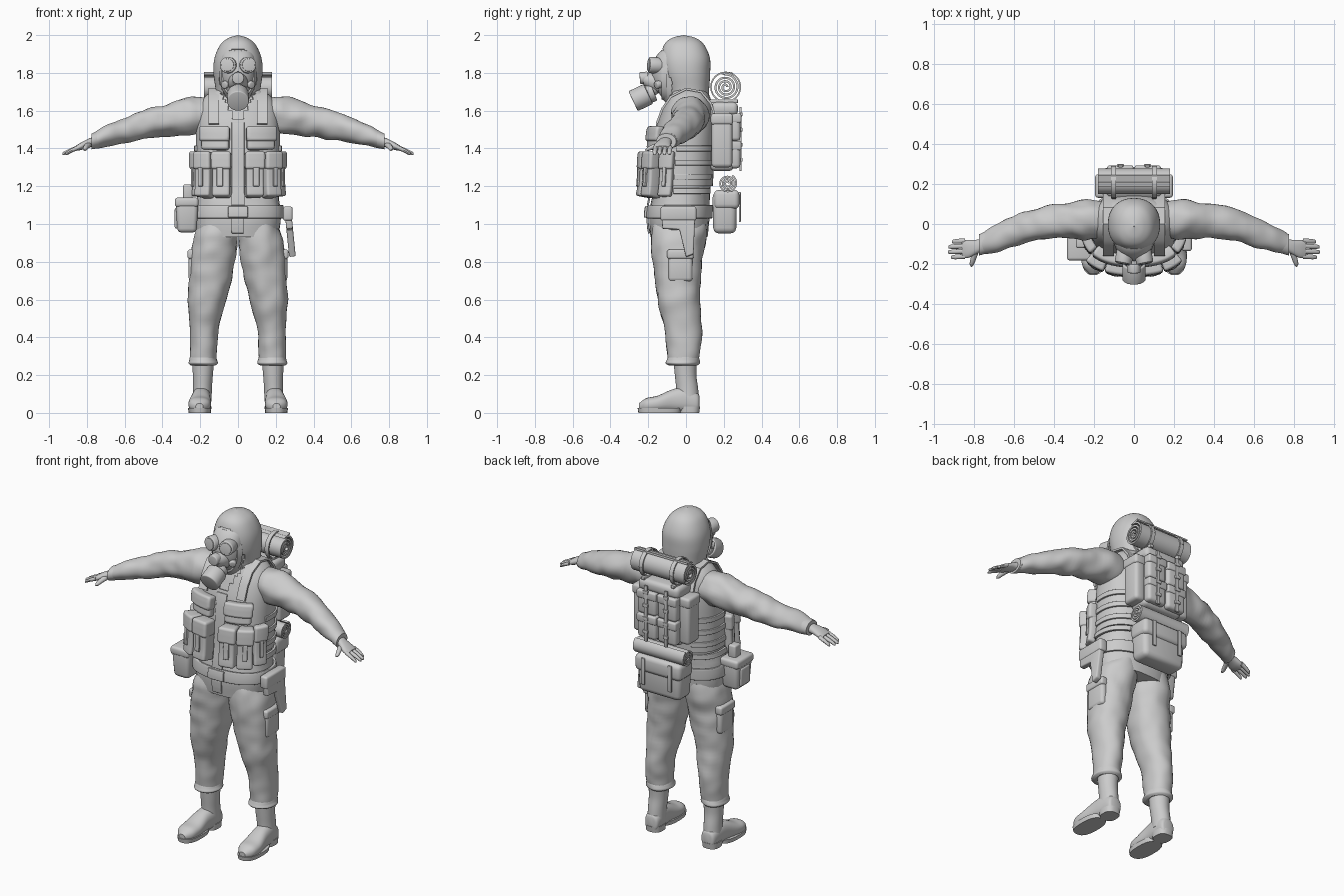
import bpy, bmesh, math
from mathutils import Vector, noise

if "Cube" in bpy.data.objects:
    bpy.data.objects.remove(bpy.data.objects["Cube"])

cloth = bpy.data.materials.new("plain grey")
cloth.use_nodes = True
cloth.diffuse_color = (0.6, 0.6, 0.6, 1)
cloth.node_tree.nodes["Principled BSDF"].inputs["Base Color"].default_value = (0.6, 0.6, 0.6, 1)
made = []


def finish(name, bm, thick=0, bevel=0):
    bmesh.ops.recalc_face_normals(bm, faces=bm.faces)
    me = bpy.data.meshes.new(name)
    bm.to_mesh(me)
    bm.free()
    me.materials.append(cloth)
    ob = bpy.data.objects.new(name, me)
    bpy.context.collection.objects.link(ob)
    if thick:
        m = ob.modifiers.new("thickness", "SOLIDIFY")
        m.thickness, m.offset = abs(thick), (-1 if thick > 0 else 0)
    if bevel:
        m = ob.modifiers.new("rounding", "BEVEL")
        m.width, m.segments, m.limit_method = bevel, 3, "ANGLE"
        m.angle_limit = math.radians(40)
    made.append(ob)
    return ob


def smooth_path(rows, steps):
    """Catmull-Rom interpolation through rows of numbers."""
    out = []
    for i in range(len(rows) - 1):
        a, b, c, d = rows[max(i - 1, 0)], rows[i], rows[i + 1], rows[min(i + 2, len(rows) - 1)]
        for k in range(steps):
            t = k / steps
            out.append([q + t / 2 * (r - p + t * (2 * p - 5 * q + 4 * r - s + t * (3 * (q - r) + s - p)))
                        for p, q, r, s in zip(a, b, c, d)])
    return out + [list(rows[-1])]


def spow(v, e):
    return math.copysign(abs(v) ** e, v)


def loft(name, rows, axis="z", n=32, e=0.9, wrinkle=0, steps=6, cut=None, thick=0, grow=0):
    """Skin of rounded sections; a row is x, y, z and two radii."""
    bm, loops = bmesh.new(), []
    for x, y, z, ra, rb in smooth_path(rows, steps):
        loop = []
        for k in range(n):
            a = math.tau * k / n
            u = (max(ra, .002) + grow) * spow(math.sin(a), e)
            v = -(max(rb, .002) + grow) * spow(math.cos(a), e)
            d = {"x": (0, u, v), "y": (u, 0, v), "z": (u, v, 0)}[axis]
            p = Vector((x, y, z))
            d = Vector(d) * (1 + wrinkle * noise.noise((p + Vector(d)) * 14))
            q = p + d
            q.z = max(q.z, 0)
            loop.append(bm.verts.new(q))
        loops.append(loop)
    for p, q in zip(loops, loops[1:]):
        for k in range(n):
            bm.faces.new((p[k], p[k - 1], q[k - 1], q[k]))
    if not cut:
        bm.faces.new(loops[0])
        bm.faces.new(loops[-1])
    else:
        gone = [f for f in bm.faces if cut(f.calc_center_median())]
        bmesh.ops.delete(bm, geom=gone, context="FACES")
    return finish(name, bm, thick)


def box(name, centre, size, bevel=.015, taper=1):
    bm = bmesh.new()
    bmesh.ops.create_cube(bm, size=1)
    for v in bm.verts:
        k = taper if v.co.z < 0 else 1
        v.co = Vector(c + s * p for c, s, p in zip(centre, size, (v.co.x * k, v.co.y * k, v.co.z)))
    return finish(name, bm, bevel=bevel)


def disc(name, start, end, r, r2=None, bevel=.006):
    """Cylinder or cone between two points."""
    bm = bmesh.new()
    a, b = Vector(start), Vector(end)
    bmesh.ops.create_cone(bm, cap_ends=True, segments=28, radius1=r, radius2=r2 or r, depth=(b - a).length)
    bm.transform((b - a).to_track_quat("Z", "Y").to_matrix().to_4x4())
    bmesh.ops.translate(bm, vec=(a + b) / 2, verts=bm.verts)
    return finish(name, bm, bevel=bevel)


def ribbon(name, pts, x0, x1, thick=.012):
    """Band of cloth following a y-z path, spanning x0 to x1."""
    bm = bmesh.new()
    rows = [[bm.verts.new((x, y, z)) for x in (x0, x1)] for y, z in pts]
    for p, q in zip(rows, rows[1:]):
        bm.faces.new((p[0], p[1], q[1], q[0]))
    return finish(name, bm, thick=-thick)


# Torso profile; curved pouches and belts follow it
TORSO = [(0, -.035, .93, .215, .15), (0, -.035, 1.05, .228, .16), (0, -.02, 1.2, .21, .15),
         (0, -.012, 1.35, .21, .15), (0, 0, 1.5, .21, .145), (0, .01, 1.6, .202, .125),
         (0, .015, 1.66, .175, .105), (0, .015, 1.7, .13, .085), (0, .01, 1.72, .08, .06)]
FINE = smooth_path(TORSO, 12)


def patch(name, a0, a1, z0, z1, out, thick, bevel=.012):
    """Curved slab on the torso between two angles; zero is the front."""
    bm, rows = bmesh.new(), []
    na = max(6, int(abs(a1 - a0) / 5))
    for j in range(7):
        z = z0 + (z1 - z0) * j / 6
        _, cy, _, rx, ry = min(FINE, key=lambda r: abs(r[2] - z))
        row = []
        for i in range(na + 1):
            a = math.radians(a0 + (a1 - a0) * i / na)
            row.append(bm.verts.new(((rx + out) * spow(math.sin(a), .85),
                                     cy - (ry + out) * spow(math.cos(a), .85), z)))
        rows.append(row)
    for p, q in zip(rows, rows[1:]):
        for i in range(na):
            bm.faces.new((p[i], p[i + 1], q[i + 1], q[i]))
    bmesh.ops.remove_doubles(bm, verts=bm.verts, dist=.0005)
    ob = finish(name, bm, thick, bevel)
    # keep the open slab facing outwards
    f = ob.data.polygons[0]
    if f.normal.dot(Vector((f.center.x, f.center.y, 0))) < 0:
        ob.data.flip_normals()
    return ob


# Jacket, vest, belt
loft("jacket", TORSO, e=.85, wrinkle=.03)
loft("vest", [r for r in TORSO if r[2] > 1.1], e=.85, grow=.012, thick=.01, n=64,
     cut=lambda c: c.y < 0 and abs(c.x) < (c.z - 1.53) * .55)
patch("belt", 0, 360, 1.03, 1.1, .016, .014, .004)
patch("belt_buckle", -9, 9, 1.035, 1.095, .028, .014, .004)
patch("front_flap", -6, 6, 1.1, 1.54, .019, .01, .003)
patch("hem_flap", -6, 5, .95, 1.03, .014, .01, .003)

# Hood, mask and filter
loft("hood", [(0, .02, 1.6, .12, .1), (0, .012, 1.7, .118, .11), (0, 0, 1.8, .13, .128),
              (0, -.004, 1.88, .124, .13), (0, -.01, 1.95, .093, .105), (0, -.012, 1.985, .05, .062),
              (0, -.012, 2, 0, 0)], n=64, steps=8, thick=.012,
     cut=lambda c: c.y < 0 and (c.x / .098) ** 2 + ((c.z - 1.785) / .145) ** 2 < 1)
loft("mask", [(0, -.05, 1.62, .03, .04), (0, -.065, 1.68, .07, .07), (0, -.08, 1.76, .088, .098),
              (0, -.075, 1.84, .094, .105), (0, -.06, 1.91, .08, .08), (0, -.05, 1.95, .02, .02)])
loft("face_seal", [(0, -.13, 1.79, .088, .13), (0, -.1, 1.79, .1, .145)], axis="y", e=1)
loft("mask_snout", [(0, -.14, 1.75, .055, .06), (0, -.19, 1.755, .045, .045),
                    (0, -.225, 1.765, .03, .03)], axis="y", e=1)
disc("nose_valve", (0, -.2, 1.775), (0, -.245, 1.772), .032)
disc("filter_neck", (0, -.15, 1.735), (0, -.21, 1.69), .036)
disc("filter_collar", (0, -.17, 1.7), (0, -.2, 1.688), .05)
disc("filter_canister", (0, -.2, 1.688), (0, -.28, 1.65), .058)
for s in (-1, 1):
    disc("goggle_rim", (s * .042, -.13, 1.838), (s * .055, -.196, 1.842), .043)
    disc("goggle_lens", (s * .05, -.17, 1.84), (s * .056, -.2, 1.842), .034, bevel=.002)
    disc("cheek_valve", (s * .05, -.12, 1.745), (s * .075, -.16, 1.735), .02)

for s in (-1, 1):
    # Arms and hands
    loft("sleeve", [(s * .14, .02, 1.575, .09, .085), (s * .24, .022, 1.575, .098, .1),
                    (s * .38, .015, 1.55, .084, .086), (s * .5, -.005, 1.525, .08, .078),
                    (s * .6, -.035, 1.495, .078, .067), (s * .7, -.075, 1.465, .066, .055),
                    (s * .765, -.1, 1.44, .05, .042)], axis="x", wrinkle=.13, e=1)
    loft("cuff", [(s * .735, -.09, 1.45, .056, .046), (s * .775, -.105, 1.437, .053, .042)], axis="x", e=1)
    loft("palm", [(s * .75, -.1, 1.44, .03, .026), (s * .79, -.115, 1.428, .036, .024),
                  (s * .83, -.125, 1.412, .045, .02), (s * .86, -.125, 1.4, .043, .013)], axis="x", e=.9)
    for i in range(4):
        y, reach = -.162 + i * .026, (.06, .075, .073, .055)[i]
        loft("finger", [(s * .845, y, 1.405, .012, .012), (s * (.85 + reach / 2), y - .002, 1.39, .012, .011),
                        (s * (.85 + reach), y - .004, 1.373, .009, .008),
                        (s * (.855 + reach), y - .004, 1.37, 0, 0)], axis="x", n=12, steps=3, e=1)
    loft("thumb", [(s * .785, -.12, 1.425, .018, .016), (s * .8, -.165, 1.412, .015, .014),
                   (s * .81, -.2, 1.398, .011, .011), (s * .812, -.216, 1.392, 0, 0)], axis="y", n=12, e=1)

    # Trousers with rolled cuffs and cargo pockets
    loft("trouser_leg", [(s * .105, -.035, 1, .1, .14), (s * .118, -.04, .93, .118, .145),
                         (s * .132, -.045, .82, .121, .132), (s * .148, -.043, .7, .112, .122),
                         (s * .165, -.038, .58, .098, .11), (s * .178, -.015, .45, .078, .098),
                         (s * .182, -.012, .35, .074, .09), (s * .185, -.015, .27, .07, .08)], wrinkle=.07, e=.95)
    loft("trouser_cuff", [(s * .185, -.015, .25, .066, .075), (s * .185, -.018, .262, .08, .092),
                          (s * .185, -.016, .28, .075, .088), (s * .185, -.014, .3, .07, .08)], wrinkle=.1, e=1)
    box("cargo_pocket", (s * .236, -.03, .77), (.05, .13, .15), .02)
    box("cargo_flap", (s * .243, -.03, .84), (.048, .14, .05), .012)

    # Boots
    loft("boot_shaft", [(s * .19, .01, .06, .05, .06), (s * .188, .006, .13, .05, .058),
                        (s * .186, -.002, .2, .053, .057), (s * .185, -.004, .27, .058, .062)], e=1)
    loft("boot_foot", [(s * .19, .072, .055, .02, .03), (s * .19, .06, .055, .043, .052),
                       (s * .192, 0, .068, .05, .068), (s * .197, -.07, .065, .052, .06),
                       (s * .202, -.15, .048, .06, .043), (s * .204, -.21, .042, .053, .036),
                       (s * .204, -.25, .032, .02, .018)], axis="y", e=.85)
    loft("boot_sole", [(s * .203, -.14, 0, .058, .112), (s * .203, -.14, .025, .062, .116)], e=.8, steps=2)
    loft("boot_heel", [(s * .191, .018, 0, .048, .052), (s * .191, .018, .035, .05, .057)], e=.75, steps=2)

    # Vest pouches
    for a, b, t in ((6, 24, .09), (27, 48, .09), (53, 76, .05)):
        patch("magazine_pouch", s * a, s * b, 1.15, 1.37, t, t - .005, .018)
        patch("pouch_flap", s * (a - 1), s * (b + 1), 1.29, 1.385, t + .008, t, .014)
        patch("pouch_tab", s * (a + b - 6) / 2, s * (a + b + 6) / 2, 1.2, 1.3, t + .009, .014, .003)
    patch("chest_pouch", s * 8, s * 46, 1.395, 1.5, .055, .05, .02)
    patch("chest_flap", s * 7, s * 47, 1.44, 1.52, .066, .06, .018)

    # Side straps and shoulder bands
    for z in (1.16, 1.235, 1.31, 1.385):
        patch("side_strap", s * 78, s * 150, z, z + .03, .022, .015, .003)
    ribbon("shoulder_strap", [(-.155, 1.53), (-.125, 1.61), (-.08, 1.675), (0, 1.715), (.08, 1.7),
                              (.13, 1.64), (.16, 1.55)], s * .1, s * .155)

# Hip pouch on the right, holster on the left
box("hip_pouch", (-.27, -.1, 1.04), (.12, .16, .17), .022, .85)
box("hip_pouch_lid", (-.272, -.1, 1.115), (.125, .165, .05), .015)
box("hip_pouch_front", (-.32, -.1, 1.03), (.03, .09, .11), .01)
box("hip_tool", (-.265, -.09, 1.17), (.05, .06, .08), .01)
bm = bmesh.new()
outline = [(-.13, 1.085), (.05, 1.09), (.04, .84), (0, .825), (-.035, .97), (-.125, .975)]
bm.faces.new([bm.verts.new((.262 + (1.09 - z) * .1, y, z)) for y, z in outline])
finish("holster", bm, thick=-.035, bevel=.008)
box("holster_flap", (.264, -.04, 1.055), (.05, .19, .075), .012)

# Backpack with pockets and straps
box("pack_body", (0, .19, 1.46), (.27, .13, .36), .03)
box("pack_lid", (0, .205, 1.61), (.275, .14, .07), .025)
for s in (-1, 1):
    box("side_pocket", (s * .155, .19, 1.44), (.07, .11, .28), .02)
    box("side_pocket_lid", (s * .157, .19, 1.555), (.075, .118, .06), .015)
    for z in (1.365, 1.51):
        box("back_pocket", (s * .068, .26, z), (.125, .055, .14), .018)
        box("back_pocket_flap", (s * .068, .264, z + .05), (.13, .058, .05), .01)
    box("pack_strap", (s * .068, .289, 1.45), (.022, .012, .34), .003)
    for z in (1.34, 1.42, 1.5, 1.58):
        box("strap_buckle", (s * .068, .293, z), (.034, .012, .02), .003)
    box("roll_strap", (s * .1, .2, 1.65), (.022, .15, .02), .004)


def spiral(y, z, r, turns):
    count = int(turns * 24)
    return [(y + (r * (.12 + .88 * k / count)) * math.cos(k * math.tau / 24),
             z + (r * (.12 + .88 * k / count)) * math.sin(k * math.tau / 24)) for k in range(count + 1)]


# Rolled bedding above and below, and the lower bag
ribbon("bedroll", spiral(.21, 1.725, .068, 3.3) + [(.245, 1.8)], -.18, .18, .011)
ribbon("lower_roll", spiral(.22, 1.215, .048, 3.2), -.17, .17, .01)
box("lower_bag", (0, .205, 1.06), (.3, .13, .22), .03, .93)
box("lower_bag_lid", (0, .215, 1.13), (.31, .135, .1), .025)
for s in (-1, 1):
    ribbon("bedroll_strap", [(.21 + .078 * math.cos(k * math.tau / 24), 1.725 + .078 * math.sin(k * math.tau / 24))
                             for k in range(25)], s * .09, s * .115, .008)
    box("lower_bag_strap", (s * .09, .285, 1.09), (.024, .01, .16), .003)

# Bake modifiers, then shade
bpy.ops.object.select_all(action="DESELECT")
for ob in made:
    ob.select_set(True)
bpy.context.view_layer.objects.active = made[0]
bpy.ops.object.convert(target="MESH")
bpy.ops.object.shade_smooth_by_angle(angle=math.radians(35))
